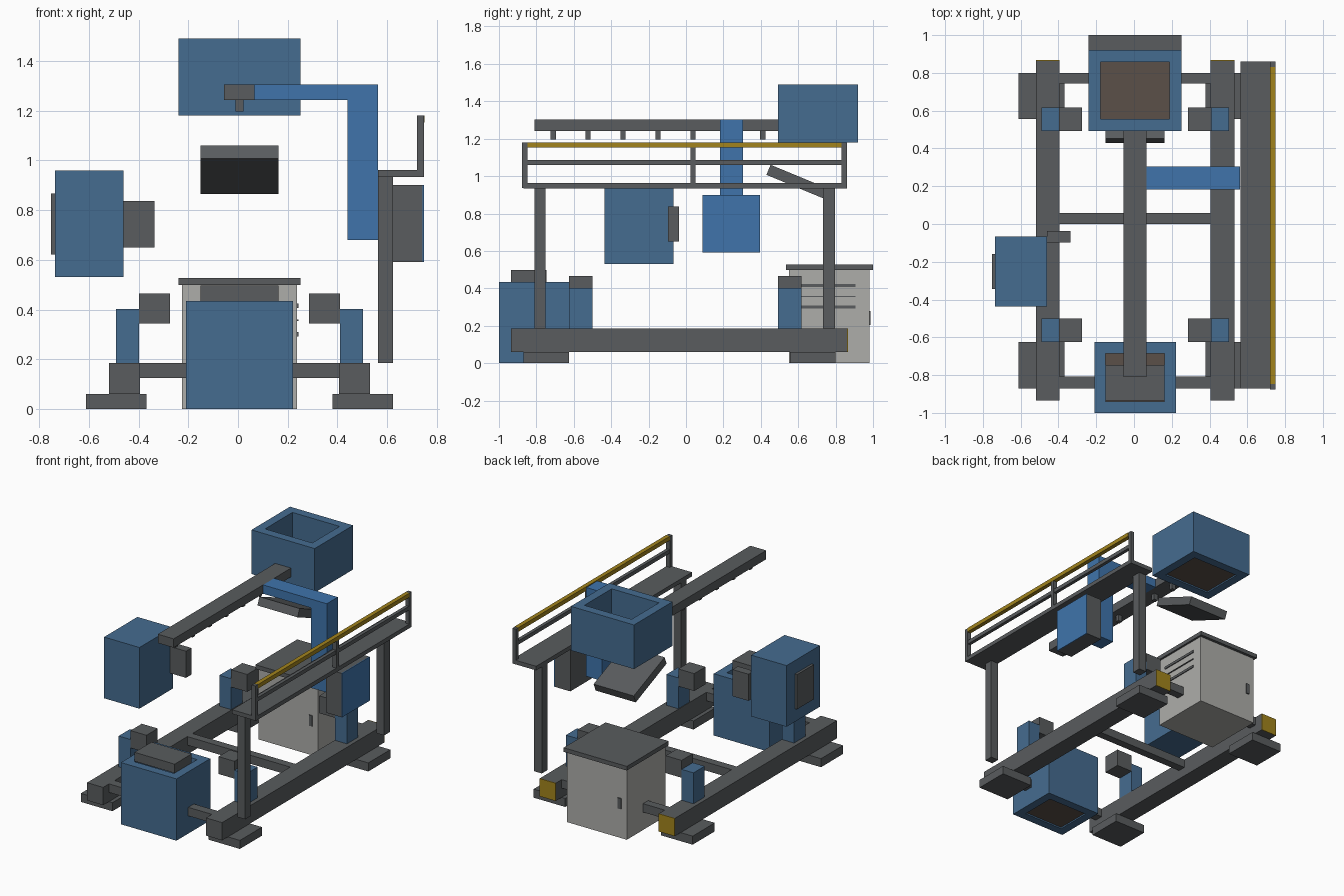
import bpy, bmesh, math
from mathutils import Matrix

if "Cube" in bpy.data.objects:
    bpy.data.objects.remove(bpy.data.objects["Cube"])


def mat(name, rgb):
    m = bpy.data.materials.new(name)
    m.diffuse_color = (*rgb, 1)
    m.use_nodes = True
    m.node_tree.nodes["Principled BSDF"].inputs["Base Color"].default_value = m.diffuse_color
    return m


BLUE = mat("steel_blue", (0.06, 0.15, 0.28))
BRIGHT = mat("bright_blue", (0.05, 0.175, 0.41))
GRAY = mat("dark_gray", (0.10, 0.107, 0.112))
LIGHT = mat("light_gray", (0.42, 0.42, 0.40))
YELLOW = mat("safety_yellow", (0.36, 0.23, 0.012))
BROWN = mat("brown_floor", (0.105, 0.08, 0.065))
CX = 0.006          # centre line of the mirrored base parts


def finish(name, bm, material):
    bmesh.ops.recalc_face_normals(bm, faces=bm.faces)
    me = bpy.data.meshes.new(name)
    bm.to_mesh(me)
    bm.free()
    me.materials.append(material)
    ob = bpy.data.objects.new(name, me)
    bpy.context.collection.objects.link(ob)
    return ob


def box(name, x, y, z, material):
    """Box from three (min, max) ranges."""
    bm = bmesh.new()
    size = [r[1] - r[0] for r in (x, y, z)]
    bmesh.ops.create_cube(bm, size=1, matrix=Matrix.Diagonal((*size, 1)))
    ob = finish(name, bm, material)
    ob.location = [(r[0] + r[1]) / 2 for r in (x, y, z)]
    return ob


def pair(name, x, y, z, material):
    """Box on the right plus its mirror image on the left of the centre line."""
    for side, s in (("right", 1), ("left", -1)):
        xs = sorted((CX + s * x[0], CX + s * x[1]))
        box(f"{side}_{name}", xs, y, z, material)


def bin_shell(name, x, y, z, wall):
    """Open bin: thick rectangular tube with a brown floor."""
    bm = bmesh.new()
    rings = []
    for inset in (0, wall):
        for h in z:
            a, b = x[0] + inset, x[1] - inset
            c, d = y[0] + inset, y[1] - inset
            rings.append([bm.verts.new((p, q, h)) for p, q in ((a, c), (b, c), (b, d), (a, d))])
    ob, ot, ib, it = rings
    for lo, hi in ((ob, ot), (ib, it), (ob, ib), (ot, it)):
        for i in range(4):
            j = (i + 1) % 4
            bm.faces.new((lo[i], lo[j], hi[j], hi[i]))
    finish(name, bm, BLUE)
    box(name + "_floor", (x[0] + wall, x[1] - wall), (y[0] + wall, y[1] - wall),
        (z[0] + 0.01, z[0] + 0.03), BROWN)


# Base frame: rails, feet, cross members, rear marker plates
pair("base_rail", (0.40, 0.525), (-0.935, 0.862), (0.06, 0.185), GRAY)
pair("rail_end_marker", (0.40, 0.525), (0.862, 0.867), (0.06, 0.185), YELLOW)
for end, y in (("front", (-0.87, -0.625)), ("rear", (0.555, 0.80))):
    pair(end + "_foot", (0.373, 0.618), y, (0, 0.06), GRAY)
for end, y in (("front", (-0.87, -0.807)), ("middle", (0, 0.057)), ("rear", (0.743, 0.80))):
    box(end + "_cross_member", (-0.394, 0.406), y, (0.125, 0.185), GRAY)

# Corner stands with inward blocks
for end, y in (("front", (-0.625, -0.50)), ("rear", (0.493, 0.617))):
    pair(end + "_stand", (0.404, 0.496), y, (0.185, 0.402), BLUE)
    pair(end + "_stand_block", (0.28, 0.404), y, (0.343, 0.465), GRAY)

# Front bin with its part cover
bin_shell("front_bin", (-0.21, 0.222), (-1.0, -0.625), (0, 0.434), 0.06)
box("front_bin_cover", (-0.15, 0.162), (-0.935, -0.747), (0.434, 0.497), GRAY)

# Rear cabinet with lid, handles and side louvres
box("cabinet", (-0.226, 0.237), (0.55, 0.98), (0, 0.5), LIGHT)
box("cabinet_lid", (-0.24, 0.251), (0.535, 1.0), (0.498, 0.527), GRAY)
box("cabinet_rear_handle", (-0.185, -0.16), (0.98, 0.987), (0.205, 0.28), GRAY)
box("cabinet_front_handle", (0.17, 0.195), (0.543, 0.55), (0.205, 0.28), GRAY)
for i, (z, h) in enumerate(((0.30, 0.009), (0.357, 0.003), (0.415, 0.009))):
    box(f"cabinet_louvre_{i}", (0.237, 0.243), (0.61, 0.905), (z - h, z + h), GRAY)

# Hopper and the tilted chute below it
bin_shell("hopper", (-0.24, 0.251), (0.493, 0.92), (1.18, 1.49), 0.062)
chute = box("chute", (-0.15, 0.162), (0.427, 0.797), (0.934, 0.992), GRAY)
chute.rotation_euler.x = math.radians(-22.5)

# Overhead beam with a row of nozzles
box("overhead_beam", (-0.056, 0.067), (-0.81, 0.50), (1.242, 1.304), GRAY)
for i in range(7):
    y = -0.71 + i * 0.1867
    box(f"nozzle_{i}", (-0.01, 0.022), (y - 0.014, y + 0.014), (1.197, 1.242), GRAY)

# Bent arm and its control box
box("arm_horizontal", (0.067, 0.44), (0.183, 0.305), (1.242, 1.304), BRIGHT)
box("arm_vertical", (0.44, 0.562), (0.183, 0.305), (0.68, 1.304), BRIGHT)
box("control_box", (0.623, 0.742), (0.087, 0.395), (0.592, 0.90), GRAY)
box("control_box_panel", (0.742, 0.748), (0.087, 0.395), (0.592, 0.90), BRIGHT)

# Left side unit with panel and bracket
box("side_unit", (-0.735, -0.46), (-0.437, -0.067), (0.53, 0.96), BLUE)
box("side_unit_panel", (-0.752, -0.735), (-0.345, -0.158), (0.622, 0.866), GRAY)
box("side_unit_bracket", (-0.46, -0.336), (-0.097, -0.037), (0.65, 0.837), GRAY)

# Walkway with legs and guard rail
box("walkway", (0.563, 0.748), (-0.87, 0.86), (0.933, 0.962), GRAY)
for end, y in (("front", (-0.81, -0.75)), ("rear", (0.733, 0.797))):
    box(end + "_walkway_leg", (0.563, 0.623), y, (0.185, 0.933), GRAY)
for end, y in (("front", -0.862), ("middle", 0.037), ("rear", 0.846)):
    box(end + "_guard_post", (0.72, 0.748), (y - 0.014, y + 0.014), (0.936, 1.18), GRAY)
box("guard_mid_rail", (0.722, 0.746), (-0.848, 0.832), (1.06, 1.087), GRAY)
box("guard_top_rail", (0.72, 0.75), (-0.848, 0.832), (1.152, 1.181), YELLOW)
